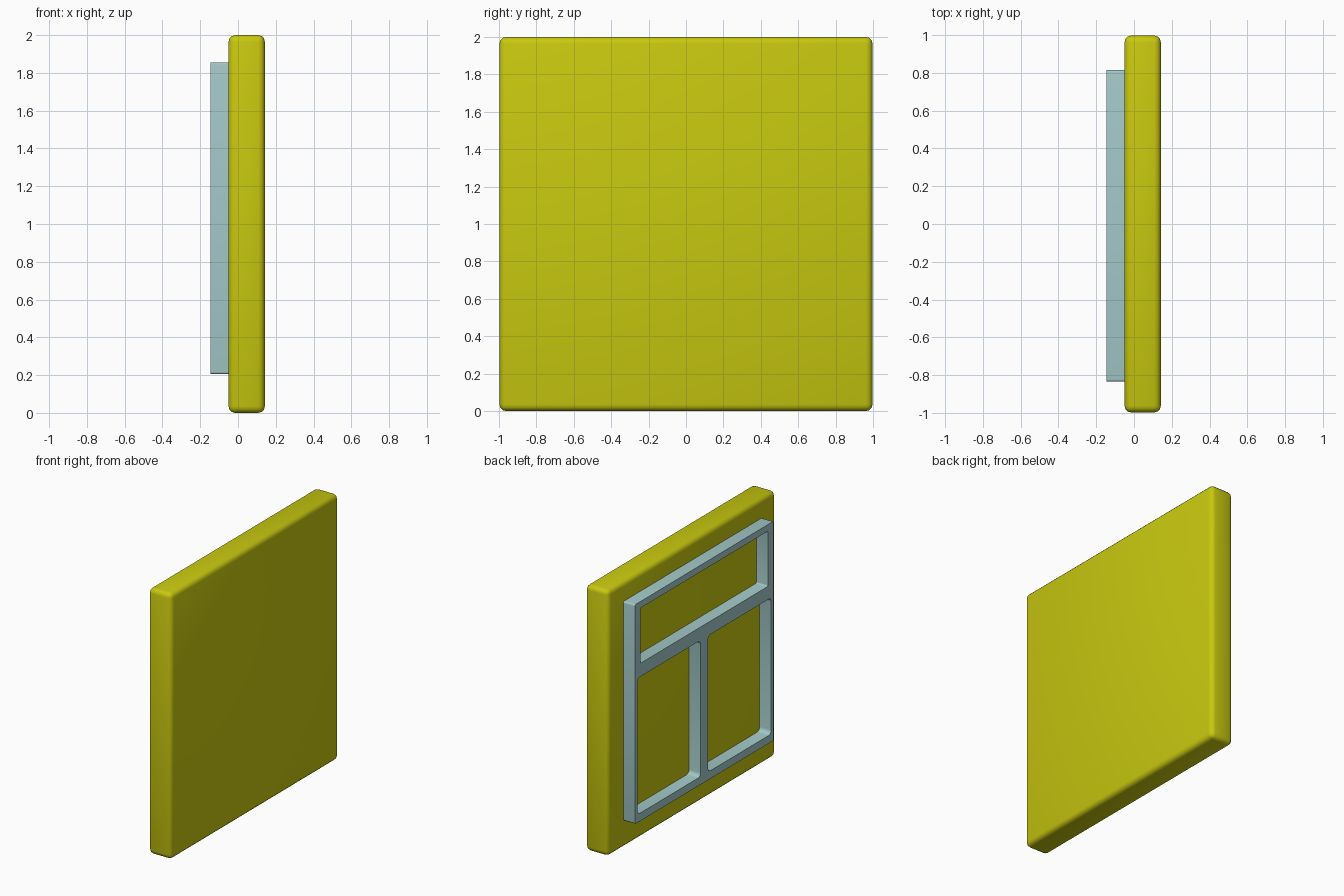
import bpy, math
from mathutils import Matrix

if "Cube" in bpy.data.objects:
    bpy.data.objects.remove(bpy.data.objects["Cube"], do_unlink=True)


def material(name, rgb):
    m = bpy.data.materials.new(name)
    m.use_nodes = True
    m.diffuse_color = (*rgb, 1)
    m.node_tree.nodes["Principled BSDF"].inputs["Base Color"].default_value = (*rgb, 1)
    return m


yellow = material("yellow", (0.58, 0.58, 0.005))
pale_teal = material("pale_teal", (0.37, 0.585, 0.58))


def activate(obj):
    bpy.ops.object.select_all(action="DESELECT")
    obj.select_set(True)
    bpy.context.view_layer.objects.active = obj


def rounded_rect(curve, u0, u1, v0, v1, r, steps=4):
    """Add a closed rectangle with rounded corners to a flat curve."""
    pts = []
    corners = [(u1 - r, v1 - r), (u0 + r, v1 - r), (u0 + r, v0 + r), (u1 - r, v0 + r)]
    for i, (cu, cv) in enumerate(corners):
        for k in range(steps + 1):
            a = math.pi / 2 * (i + k / steps)
            pts.append((cu + r * math.cos(a), cv + r * math.sin(a), 0, 1))
    s = curve.splines.new("POLY")
    s.points.add(len(pts) - 1)
    for p, co in zip(s.points, pts):
        p.co = co
    s.use_cyclic_u = True


# Backing slab with soft edges
left, right = -0.05, 0.142
bpy.ops.mesh.primitive_cube_add(size=1, location=((left + right) / 2, 0, 1))
slab = bpy.context.object
slab.name = "backing_slab"
slab.scale = (right - left, 1.995, 2)
bpy.ops.object.transform_apply(location=False, rotation=False, scale=True)
slab.data.materials.append(yellow)
bevel = slab.modifiers.new("soft_edges", "BEVEL")
bevel.width = 0.035
bevel.segments = 3
activate(slab)
bpy.ops.object.modifier_apply(modifier=bevel.name)
bpy.ops.object.shade_smooth_by_angle(angle=math.radians(40))

# Raised frame: one outline with three openings, extruded sideways
face, depth = -0.145, 0.1
outline = bpy.data.curves.new("raised_frame", "CURVE")
outline.dimensions = "2D"
outline.fill_mode = "BOTH"
outline.extrude = depth / 2
rounded_rect(outline, -0.835, 0.815, 0.205, 1.855, 0.012)
rounded_rect(outline, -0.765, 0.75, 1.39, 1.805, 0.01)
for u0, u1 in ((-0.805, -0.055), (0.035, 0.785)):
    rounded_rect(outline, u0, u1, 0.265, 1.29, 0.03)

frame = bpy.data.objects.new("raised_frame", outline)
bpy.context.collection.objects.link(frame)
frame.matrix_world = Matrix(((0, 0, 1, face + depth / 2),
                             (1, 0, 0, 0),
                             (0, 1, 0, 0),
                             (0, 0, 0, 1)))
activate(frame)
bpy.ops.object.convert(target="MESH")
frame = bpy.context.object
frame.data.materials.clear()
frame.data.materials.append(pale_teal)
bpy.ops.object.shade_smooth_by_angle(angle=math.radians(30))
